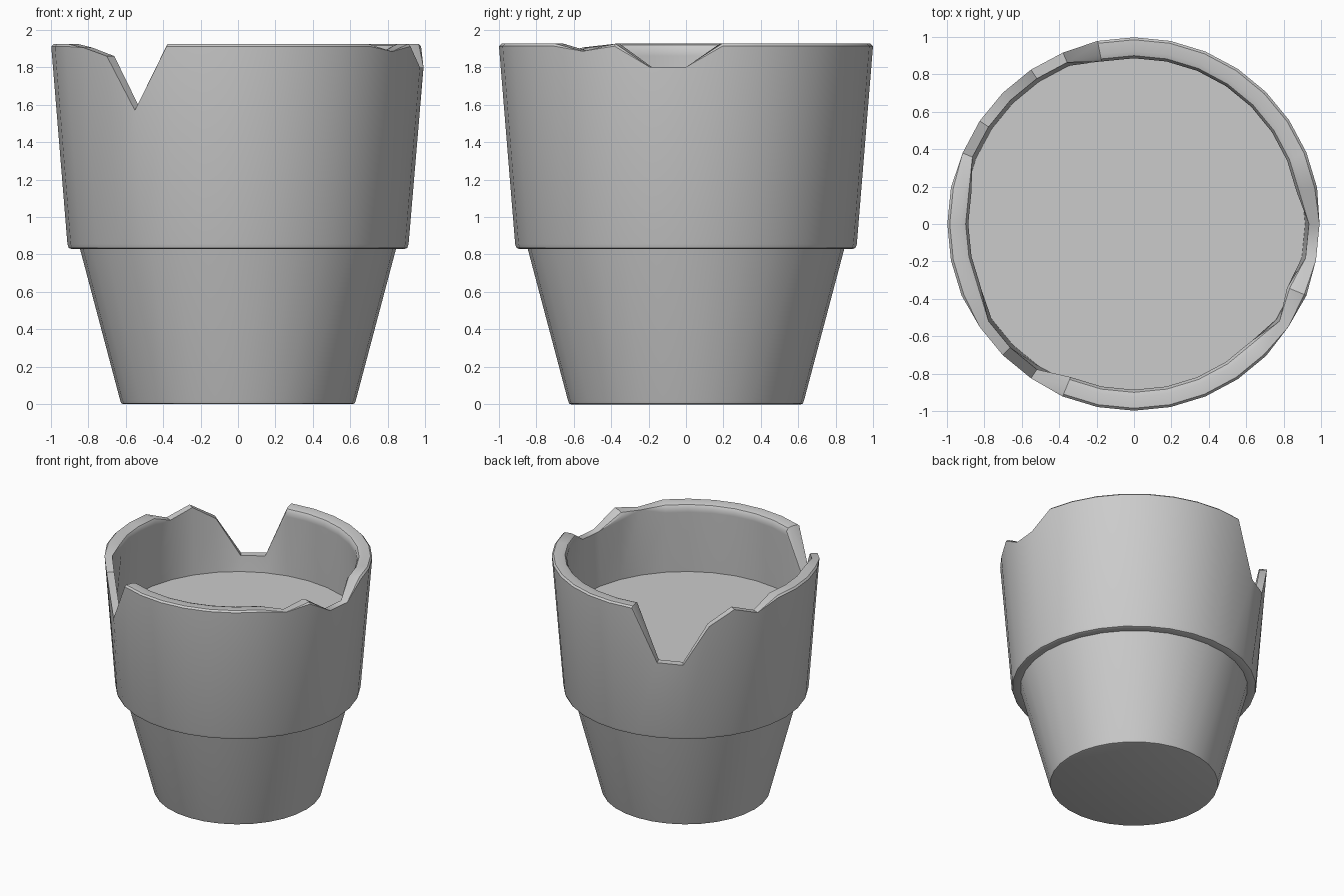
import bpy, bmesh, math

if "Cube" in bpy.data.objects:
    bpy.data.objects.remove(bpy.data.objects["Cube"])

SEG = 32

# Chipped columns of the rim: column index (11.25 degree steps) -> broken height
CHIPS = {
    0: 1.80, 31: 1.80, 29: 1.885,            # right side
    10: 1.49, 11: 1.48, 12: 1.79, 13: 1.905, 14: 1.84,   # back left
    19: 1.905, 20: 1.86, 21: 1.57,           # front left
}

# Profile (radius, height): lower cup and outer rim wall
OUTER = [(0.612, 0), (0.624, 0.004), (0.63, 0.02), (0.845, 0.83),
         (0.893, 0.83), (0.905, 0.835), (0.912, 0.855)]
LIP_OUT = [(0.997, 1.895), (0.998, 1.912), (0.985, 1.925)]
LIP_IN = [(0.925, 1.925), (0.90, 1.917), (0.886, 1.895), (0.887, 1.86)]
INNER = [(0.915, 1.36)]


def column(i):
    """Profile of one column, with the lip collapsed where it is chipped."""
    lip_out, lip_in = LIP_OUT, LIP_IN
    if i in CHIPS:
        z = CHIPS[i]
        lip_out = [(0.992, z)] * len(LIP_OUT)
        lip_in = [(0.935, z)] * len(LIP_IN)
    return OUTER + lip_out + lip_in + INNER


def finish(bm, name):
    bmesh.ops.remove_doubles(bm, verts=bm.verts, dist=1e-5)
    bmesh.ops.recalc_face_normals(bm, faces=bm.faces)
    mesh = bpy.data.meshes.new(name)
    bm.to_mesh(mesh)
    bm.free()
    obj = bpy.data.objects.new(name, mesh)
    bpy.context.collection.objects.link(obj)
    bpy.ops.object.select_all(action='DESELECT')
    obj.select_set(True)
    bpy.context.view_layer.objects.active = obj
    bpy.ops.object.shade_smooth_by_angle(angle=math.radians(35))
    return obj


# Broken pot
bm = bmesh.new()
cols = []
for i in range(SEG):
    a = 2 * math.pi * i / SEG
    cols.append([bm.verts.new((r * math.cos(a), r * math.sin(a), z))
                 for r, z in column(i)])
for i in range(SEG):
    c, d = cols[i], cols[(i + 1) % SEG]
    for j in range(len(c) - 1):
        bm.faces.new((c[j], d[j], d[j + 1], c[j + 1]))
bm.faces.new([c[0] for c in reversed(cols)])
# Soil surface closes the inside of the wall
bm.faces.new([c[-1] for c in cols])
pot = finish(bm, "broken_pot")
